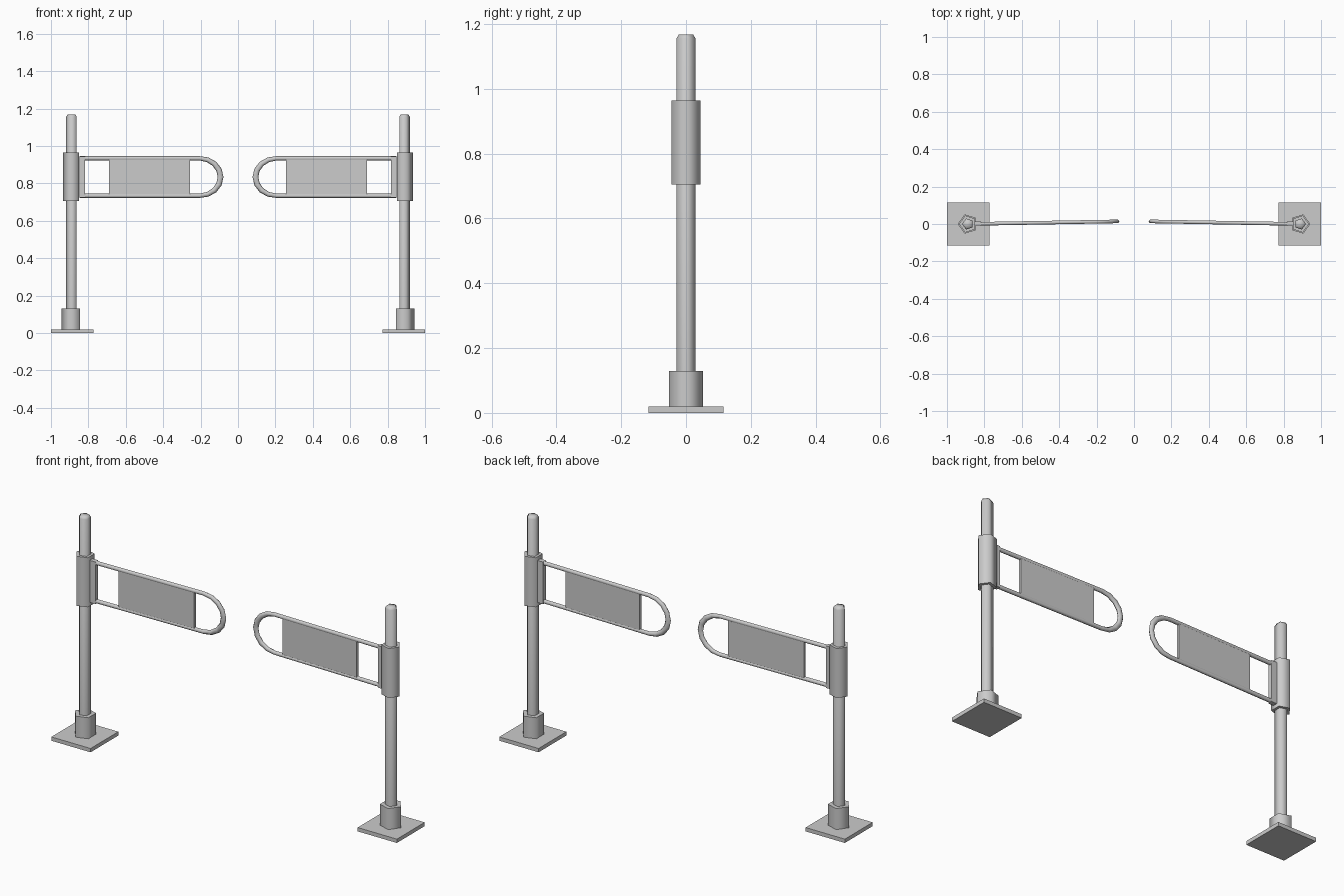
import bpy, math
from mathutils import Matrix

if "Cube" in bpy.data.objects:
    bpy.data.objects.remove(bpy.data.objects["Cube"])

PX = -0.888                      # left post position
MID, HALF = 0.834, 0.1           # gate centre height, half spacing of rails
TILT = Matrix.Translation((PX, 0, 0)) @ Matrix.Rotation(math.radians(1.0), 4, 'Z') @ Matrix.Translation((-PX, 0, 0))


def add_obj(name, verts, faces, smooth=None):
    me = bpy.data.meshes.new(name)
    me.from_pydata(verts, [], faces)
    ob = bpy.data.objects.new(name, me)
    bpy.context.collection.objects.link(ob)
    return ob


def mirror(ob):
    ob.modifiers.new("mirror", 'MIRROR').use_axis[0] = True
    ob.modifiers["mirror"].use_mirror_merge = False
    return ob


def box(name, x0, x1, y0, y1, z0, z1, mat=Matrix()):
    v = [(x, y, z) for x in (x0, x1) for y in (y0, y1) for z in (z0, z1)]
    f = [(0, 1, 3, 2), (4, 6, 7, 5), (0, 4, 5, 1), (2, 3, 7, 6), (0, 2, 6, 4), (1, 5, 7, 3)]
    ob = add_obj(name, v, f)
    ob.data.transform(mat)
    return mirror(ob)


def prism(name, rings, n=5):
    """Five-sided upright column through (radius, z) rings, corner facing outward."""
    v = [(PX - r * math.cos(2 * math.pi * i / n), -r * math.sin(2 * math.pi * i / n), z)
         for r, z in rings for i in range(n)]
    f = [(k * n + i, k * n + (i + 1) % n, (k + 1) * n + (i + 1) % n, (k + 1) * n + i)
         for k in range(len(rings) - 1) for i in range(n)]
    f += [tuple(range(n))[::-1], tuple(range(len(v) - n, len(v)))]
    return mirror(add_obj(name, v, f))


# Floor plates, collars, posts and hinge sleeves
box("base_plate", -1.0, -0.773, -0.115, 0.115, 0, 0.02)
prism("base_collar", [(0.0545, 0.02), (0.0545, 0.13)])
prism("post", [(0.031, 0.02), (0.031, 1.156), (0.023, 1.168)])
prism("hinge_sleeve", [(0.0475, 0.705), (0.0475, 0.964)])

# Gate frame: five-sided tube along the rails and round the nose
path = [(-0.845, HALF, 0.0115), (-0.205, HALF, 0.0115)]
for i in range(1, 8):
    a = math.pi / 2 - math.pi * i / 8
    path.append((-0.205 + 0.112 * math.cos(a), HALF * math.sin(a), 0.0115 + 0.004 * math.cos(a)))
path += [(-0.205, -HALF, 0.0115), (-0.845, -HALF, 0.0115)]
N = 6
verts, faces = [], []
for k, (x, z, r) in enumerate(path):
    a, b = path[max(k - 1, 0)], path[min(k + 1, len(path) - 1)]
    tx, tz = b[0] - a[0], b[1] - a[1]
    L = math.hypot(tx, tz)
    nx, nz = -tz / L, tx / L     # outward normal in the gate plane
    for i in range(N):
        t = 2 * math.pi * i / N
        verts.append((x + nx * r * math.cos(t), 0.011 * math.sin(t), MID + z + nz * r * math.cos(t)))
for k in range(len(path) - 1):
    faces += [(k * N + i, k * N + (i + 1) % N, (k + 1) * N + (i + 1) % N, (k + 1) * N + i) for i in range(N)]
faces += [tuple(range(N))[::-1], tuple(range(len(verts) - N, len(verts)))]
frame = add_obj("gate_frame", verts, faces)
frame.data.transform(TILT)
mirror(frame)

# Hinge bar and sign panel
box("hinge_bar", -0.86, -0.818, -0.012, 0.012, MID - 0.11, MID + 0.11, TILT)
box("gate_panel", -0.69, -0.256, -0.008, 0.008, MID - HALF, MID + HALF, TILT)

# Consistent outward normals, with soft shading on the columns and tube
import bmesh
for ob in list(bpy.context.collection.objects):
    bm = bmesh.new()
    bm.from_mesh(ob.data)
    bmesh.ops.recalc_face_normals(bm, faces=bm.faces)
    bm.to_mesh(ob.data)
    bm.free()
    bpy.context.view_layer.objects.active = ob
    ob.select_set(True)
bpy.ops.object.shade_smooth_by_angle(angle=math.radians(75))
